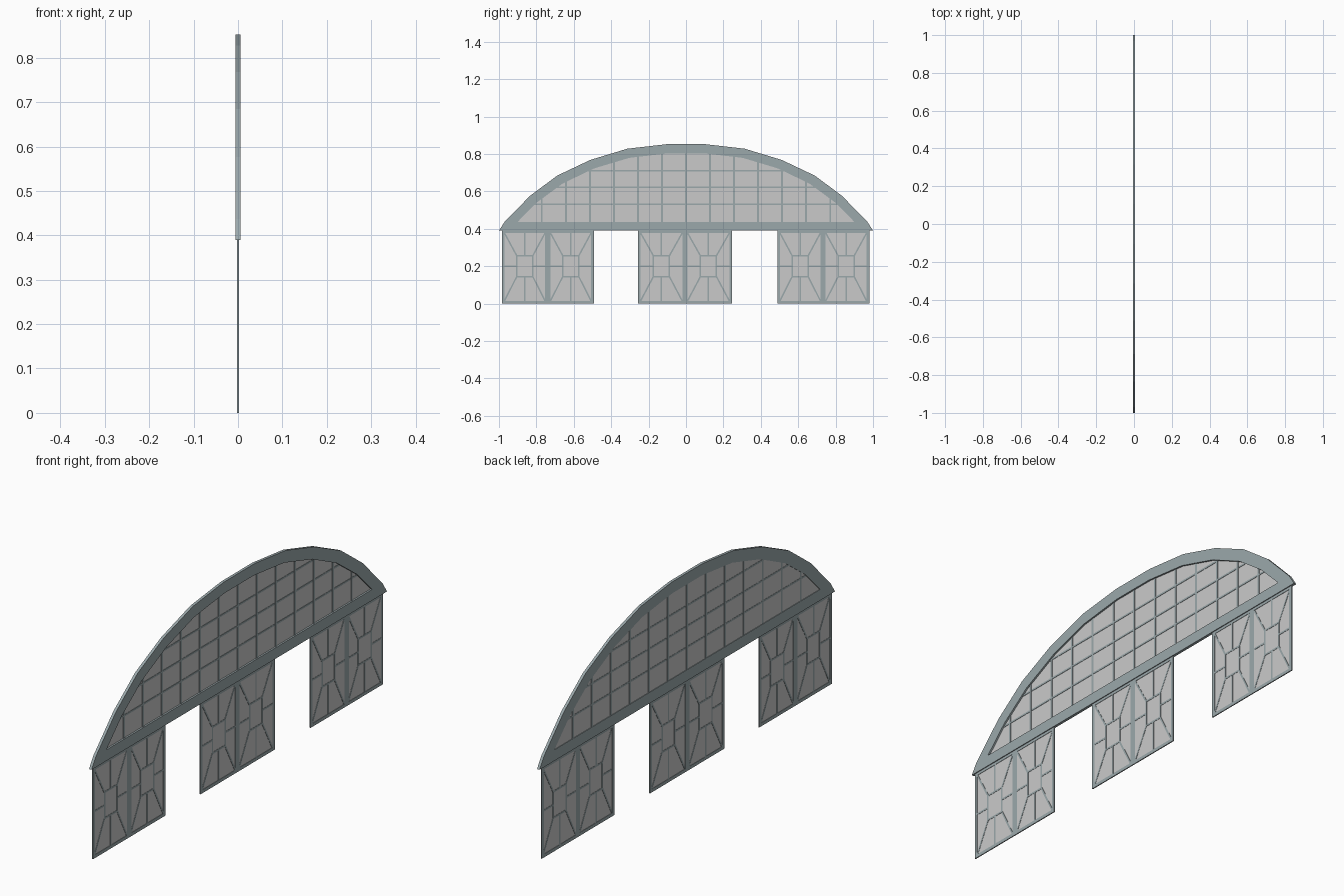
import bpy, bmesh
from mathutils import Vector

if "Cube" in bpy.data.objects:
    bpy.data.objects.remove(bpy.data.objects["Cube"])


def material(name, rgb):
    m = bpy.data.materials.new(name)
    m.diffuse_color = (*rgb, 1)
    m.use_nodes = True
    m.node_tree.nodes["Principled BSDF"].inputs["Base Color"].default_value = m.diffuse_color
    return m


METAL = material("grey blue metal", (0.33, 0.395, 0.41))
GLASS = material("pale grey glass", (0.59, 0.59, 0.59))


def plate(name, polys, x0, x1, mat):
    """Extrude (y, z) outlines along x into one object."""
    bm = bmesh.new()
    for poly in polys:
        a = [bm.verts.new((x0, y, z)) for y, z in poly]
        b = [bm.verts.new((x1, y, z)) for y, z in poly]
        n = len(poly)
        bm.faces.new(a)
        bm.faces.new(b[::-1])
        for i in range(n):
            bm.faces.new((a[i], b[i], b[(i + 1) % n], a[(i + 1) % n]))
    bmesh.ops.recalc_face_normals(bm, faces=bm.faces)
    me = bpy.data.meshes.new(name)
    bm.to_mesh(me)
    bm.free()
    me.materials.append(mat)
    ob = bpy.data.objects.new(name, me)
    bpy.context.collection.objects.link(ob)
    return ob


def bar(p, q, w):
    """Outline of a straight bar of width w from p to q."""
    p, q = Vector(p), Vector(q)
    d = (q - p).normalized() * (w / 2)
    s = Vector((-d.y, d.x))
    return [p + s, q + s, q - s, p - s]


def rect(y0, y1, z0, z1):
    return [(y0, z0), (y1, z0), (y1, z1), (y0, z1)]


def mirrored(half):
    return half + [(-y, z) for y, z in reversed(half)]


def interp(pairs, t):
    """Piecewise linear lookup in sorted (key, value) pairs."""
    if t <= pairs[0][0]:
        return pairs[0][1]
    for (a, va), (b, vb) in zip(pairs, pairs[1:]):
        if t <= b:
            return va + (vb - va) * (t - a) / (b - a)
    return pairs[-1][1]


# Arched frame: faceted outer and inner curves plus the bottom beam
outer_half = [(0.97, 0.437), (0.834, 0.576), (0.689, 0.684),
              (0.512, 0.768), (0.314, 0.828), (0.105, 0.852)]
inner_half = [(0.90, 0.437), (0.797, 0.541), (0.661, 0.641),
              (0.493, 0.722), (0.304, 0.779), (0.10, 0.803)]
outer, inner = mirrored(outer_half), mirrored(inner_half)
plate("arch_frame", [outer + inner[::-1]], -0.006, 0.006, METAL)
plate("arch_beam", [[(-1, 0.39), (1, 0.39), (0.97, 0.437), (-0.97, 0.437)]],
      -0.006, 0.006, METAL)

# Arch glazing and its grid of glazing bars
plate("arch_glass", [inner], -0.0035, -0.0015, GLASS)
height_at = sorted(inner_half)
width_at = [(z, y) for y, z in inner_half]
verticals = []
for k in range(-6, 7):
    y = k * 0.1285
    verticals.append(bar((y, 0.43), (y, interp(height_at, abs(y)) + 0.008), 0.010))
plate("arch_vertical_bars", verticals, -0.005, 0.0005, METAL)
horizontals = []
for z in (0.532, 0.622, 0.71):
    w = interp(width_at, z) + 0.01
    horizontals.append(bar((-w, z), (w, z), 0.008))
plate("arch_horizontal_bars", horizontals, -0.0045, 0.0, METAL)


def door_leaf(name, y0, y1):
    top, f, t = 0.392, 0.014, 0.0022
    # Stiles and rails
    plate(name + "_frame", [rect(y0, y0 + f, 0, top), rect(y1 - f, y1, 0, top),
                            rect(y0 + f, y1 - f, 0, f),
                            rect(y0 + f, y1 - f, top - f, top)], -t, t, METAL)
    plate(name + "_glass", [rect(y0 + f / 2, y1 - f / 2, f / 2, top - f / 2)],
          -0.0006, 0.0006, GLASS)
    # Central rectangle with rays to the corners and edge middles
    c, m, hw, hh, w = (y0 + y1) / 2, 0.2, 0.043, 0.056, 0.008
    bars = []
    for s in (-1, 1):
        edge = y0 + f if s < 0 else y1 - f
        end = f if s < 0 else top - f
        bars.append(bar((c + s * hw, m - hh), (c + s * hw, m + hh), w))
        bars.append(bar((c - hw, m + s * hh), (c + hw, m + s * hh), w))
        bars.append(bar((c + s * hw, m), (edge, m), w))
        bars.append(bar((c, m + s * hh), (c, end), w))
        for v, ze in ((-1, f), (1, top - f)):
            bars.append(bar((c + s * hw, m + v * hh), (edge, ze), w))
    plate(name + "_bars", bars, -0.0017, 0.0017, METAL)


# Three pairs of door leaves
for label, a, mid, b in (("left", -0.985, -0.739, -0.493),
                         ("middle", -0.257, -0.006, 0.246),
                         ("right", 0.488, 0.733, 0.98)):
    door_leaf(label + "_door_a", a, mid)
    door_leaf(label + "_door_b", mid, b)
